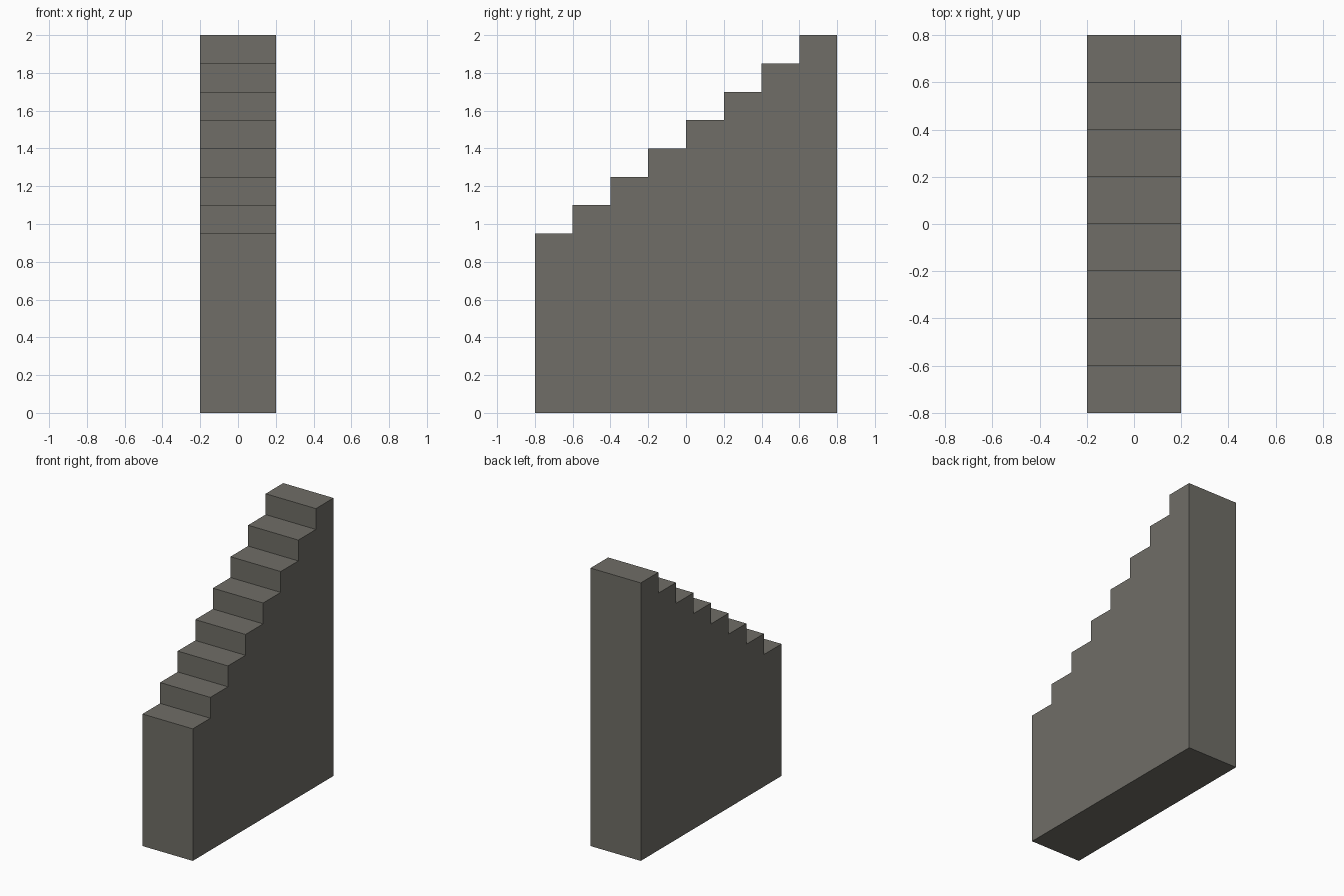
import bpy, bmesh

if "Cube" in bpy.data.objects:
    bpy.data.objects.remove(bpy.data.objects["Cube"])

STEPS, TREAD, RISE = 8, 0.2, 0.15
BASE, HALF_W = 0.95, 0.2
FRONT = -STEPS * TREAD / 2

stone = bpy.data.materials.new("warm grey stone")
stone.diffuse_color = (0.16, 0.155, 0.135, 1)
stone.use_nodes = True
stone.node_tree.nodes["Principled BSDF"].inputs["Base Color"].default_value = stone.diffuse_color

# Side profile (y, z): floor line, then each riser and tread going back
profile = [(-FRONT, 0), (FRONT, 0)]
for i in range(STEPS):
    z = BASE + i * RISE
    profile += [(FRONT + i * TREAD, z), (FRONT + (i + 1) * TREAD, z)]

# Solid staircase: extrude the profile across the width
bm = bmesh.new()
side = bm.faces.new([bm.verts.new((-HALF_W, y, z)) for y, z in profile])
ext = bmesh.ops.extrude_face_region(bm, geom=[side], use_keep_orig=True)
moved = [v for v in ext["geom"] if isinstance(v, bmesh.types.BMVert)]
bmesh.ops.translate(bm, verts=moved, vec=(2 * HALF_W, 0, 0))
bmesh.ops.recalc_face_normals(bm, faces=bm.faces)

mesh = bpy.data.meshes.new("staircase")
bm.to_mesh(mesh)
bm.free()
mesh.materials.append(stone)
bpy.context.collection.objects.link(bpy.data.objects.new("staircase", mesh))
